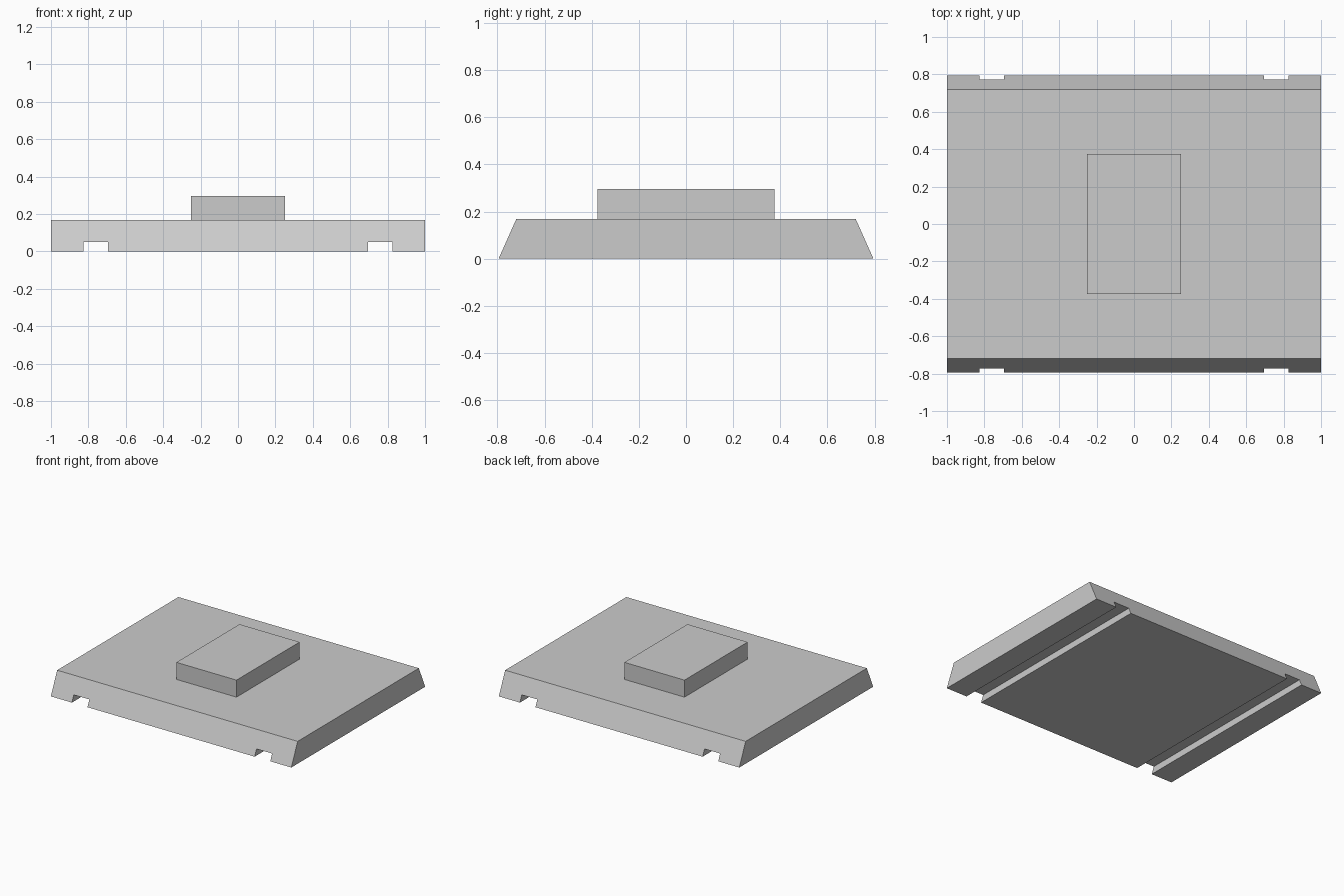
import bpy
import bmesh

if "Cube" in bpy.data.objects:
    bpy.data.objects.remove(bpy.data.objects["Cube"], do_unlink=True)

# Single plain grey
grey = bpy.data.materials.new("light_grey")
grey.use_nodes = True
colour = (0.6, 0.6, 0.6, 1.0)
grey.diffuse_color = colour
grey.node_tree.nodes["Principled BSDF"].inputs["Base Color"].default_value = colour

HEIGHT = 0.168
BOTTOM_Y, TOP_Y = 0.795, 0.72


def sloped_y(z):
    return BOTTOM_Y + (TOP_Y - BOTTOM_Y) * z / HEIGHT


def prism(name, profile, half_depth):
    """Span an x-z profile front to back; half_depth(z) gives the end slope."""
    bm = bmesh.new()
    front = [bm.verts.new((x, -half_depth(z), z)) for x, z in profile]
    back = [bm.verts.new((x, half_depth(z), z)) for x, z in profile]
    bm.faces.new(front)
    bm.faces.new(back[::-1])
    for i in range(len(profile)):
        j = (i + 1) % len(profile)
        bm.faces.new((front[i], back[i], back[j], front[j]))
    bmesh.ops.recalc_face_normals(bm, faces=bm.faces)
    mesh = bpy.data.meshes.new(name)
    bm.to_mesh(mesh)
    bm.free()
    mesh.materials.append(grey)
    obj = bpy.data.objects.new(name, mesh)
    bpy.context.collection.objects.link(obj)
    return obj


# Base slab with sloped ends and two grooves along its underside
half = [(0.695, 0), (0.695, 0.05), (0.825, 0.05), (0.825, 0), (1, 0), (1, HEIGHT)]
prism("base_slab", half + [(-x, z) for x, z in reversed(half)], sloped_y)

# Raised block on top
block = [(-0.25, HEIGHT), (0.25, HEIGHT), (0.25, 0.296), (-0.25, 0.296)]
prism("raised_block", block, lambda z: 0.375)
